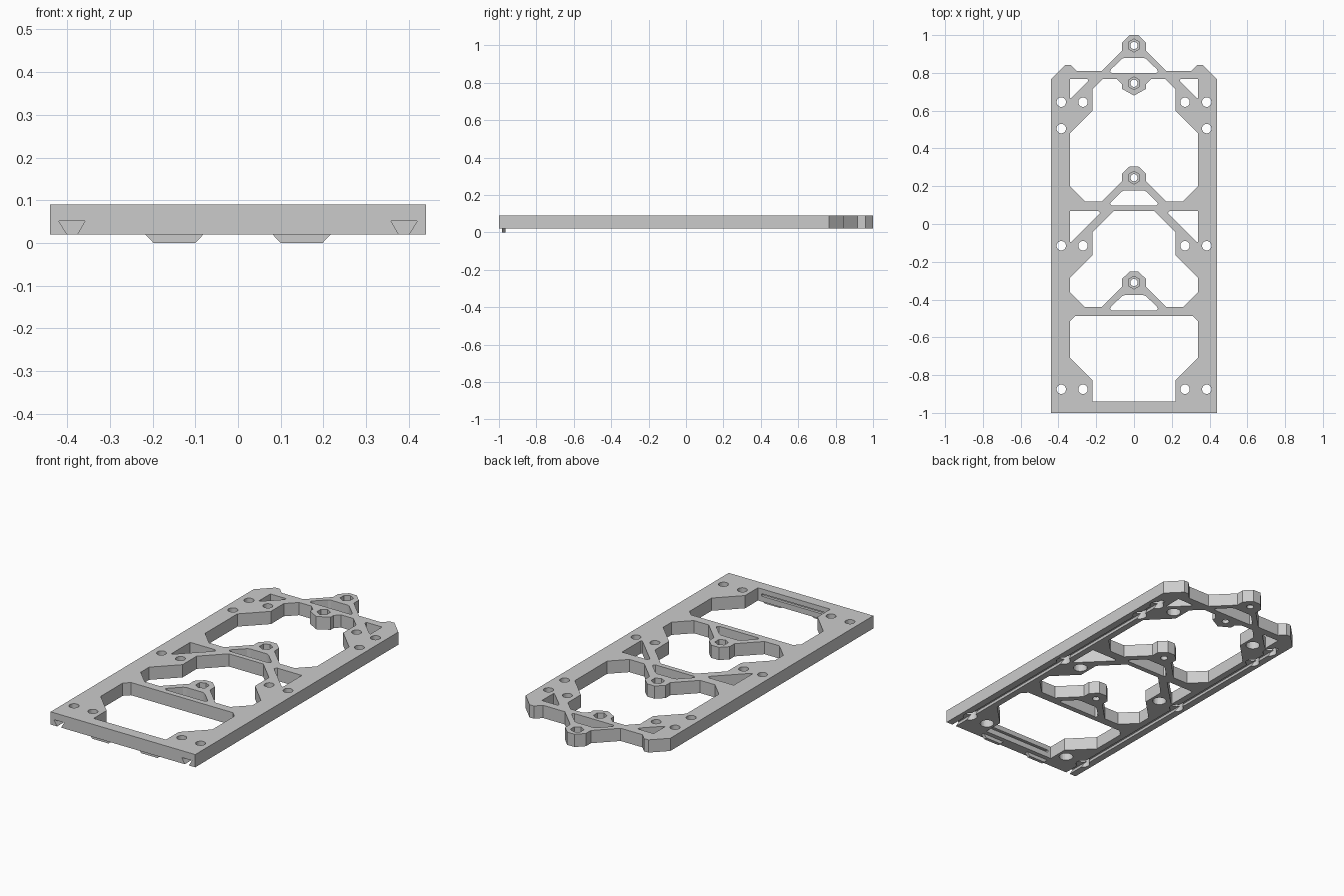
import bpy, bmesh, math

Z0, Z1 = 0.02, 0.09


def prism(name, rings):
    """Solid from equal-length rings of 3D points, capped at both ends."""
    bm = bmesh.new()
    loops = [[bm.verts.new(p) for p in ring] for ring in rings]
    a, b = loops
    n = len(a)
    bm.faces.new(a)
    bm.faces.new(b)
    for i in range(n):
        j = (i + 1) % n
        bm.faces.new((a[i], a[j], b[j], b[i]))
    bmesh.ops.recalc_face_normals(bm, faces=bm.faces)
    me = bpy.data.meshes.new(name)
    bm.to_mesh(me)
    bm.free()
    ob = bpy.data.objects.new(name, me)
    bpy.context.collection.objects.link(ob)
    return ob


def slab(name, pts, lo, hi):
    return prism(name, [[(x, y, z) for x, y in pts] for z in (lo, hi)])


def bar(name, xz, y0, y1):
    return prism(name, [[(x, y, z) for x, z in xz] for y in (y0, y1)])


def sym(half):
    return half + [(-x, y) for x, y in reversed(half) if x]


def flip(pts):
    return [(-x, y) for x, y in pts]


def disc(x, y, r, n=24, start=0.0):
    return [(x + r * math.cos(start + i * math.tau / n),
             y + r * math.sin(start + i * math.tau / n)) for i in range(n)]


def cut(cutter):
    cutter.hide_render = True
    m = plate.modifiers.new("cut", 'BOOLEAN')
    m.operation, m.solver, m.object = 'DIFFERENCE', 'EXACT', cutter
    bpy.context.view_layer.objects.active = plate
    bpy.ops.object.modifier_apply(modifier=m.name)
    bpy.data.objects.remove(cutter)


def through(pts):
    cut(slab("cutter", pts, -0.05, 0.15))


# Plate outline with the rear corner bumps and the rear peak
plate = slab("base_frame", sym([
    (0.44, -1), (0.44, 0.765), (0.362, 0.843), (0.335, 0.843), (0.302, 0.81),
    (0.17, 0.81), (0.063, 0.917), (0.063, 0.96), (0.023, 1.0)]), Z0, Z1)

# Large openings: rear, middle, front
through(sym([(0, 0.68), (0.063, 0.715), (0.063, 0.74), (0.09, 0.767), (0.165, 0.767),
             (0.22, 0.712), (0.22, 0.6), (0.34, 0.48), (0.34, 0.2), (0.26, 0.12),
             (0.17, 0.12), (0.063, 0.227), (0.063, 0.267), (0.023, 0.305)]))
through(sym([(0.105, 0.07), (0.22, -0.045), (0.22, -0.167), (0.34, -0.287),
             (0.34, -0.36), (0.26, -0.44), (0.17, -0.44), (0.063, -0.333),
             (0.063, -0.29), (0.023, -0.252)]))
through(sym([(0.31, -0.487), (0.34, -0.517), (0.34, -0.708), (0.22, -0.828),
             (0.22, -0.94)]))

# Small openings under each peak
for y in (0.80, 0.098, -0.457):
    through(sym([(0.118, y), (0.127, y + 0.008), (0.122, y + 0.018),
                 (0.065, y + 0.074), (0.05, y + 0.08)]))

# Corner triangles beside the diagonal struts
for tri in ([(0.245, 0.767), (0.34, 0.767), (0.34, 0.665), (0.333, 0.667), (0.243, 0.755)],
            [(0.19, 0.07), (0.34, 0.07), (0.34, -0.095), (0.332, -0.095), (0.178, 0.058)]):
    through(tri)
    through(flip(tri))

# Corner holes, counterbored from below
for s in (-1, 1):
    for x, y in ((0.385, 0.645), (0.27, 0.645), (0.385, 0.505), (0.385, -0.115),
                 (0.27, -0.115), (0.385, -0.875), (0.27, -0.875)):
        through(disc(s * x, y, 0.025))
        cut(slab("cutter", disc(s * x, y, 0.036), -0.05, 0.065))

# Screw bosses with a hexagonal nut pocket from above
for y in (0.945, 0.745, 0.245, -0.31):
    through(disc(0, y, 0.019))
    cut(slab("cutter", disc(0, y, 0.034, 6, math.pi / 2), 0.04, 0.15))

# Dovetail grooves along the underside
dovetail = [(0.359, 0.052), (0.42, 0.052), (0.3955, 0.01), (0.3735, 0.01)]
dovetail = [(0.358, 0.052), (0.42, 0.052), (0.401, 0.021), (0.401, 0.0),
            (0.376, 0.0), (0.376, 0.021)]
for prof in (dovetail, flip(dovetail)):
    cut(bar("cutter", prof, -1.1, 0.70))

# Catch slot in the inner face of the front rail
cut(bar("cutter", [(-0.2, 0.05), (0.2, 0.05), (0.2, 0.063), (-0.2, 0.063)], -0.955, -0.93))

# Snap tabs under the front rail
tab = [(0.08, 0.021), (0.218, 0.021), (0.198, 0.0), (0.1, 0.0)]
bar("snap_tab_right", tab, -0.983, -0.965)
bar("snap_tab_left", flip(tab), -0.983, -0.965)
